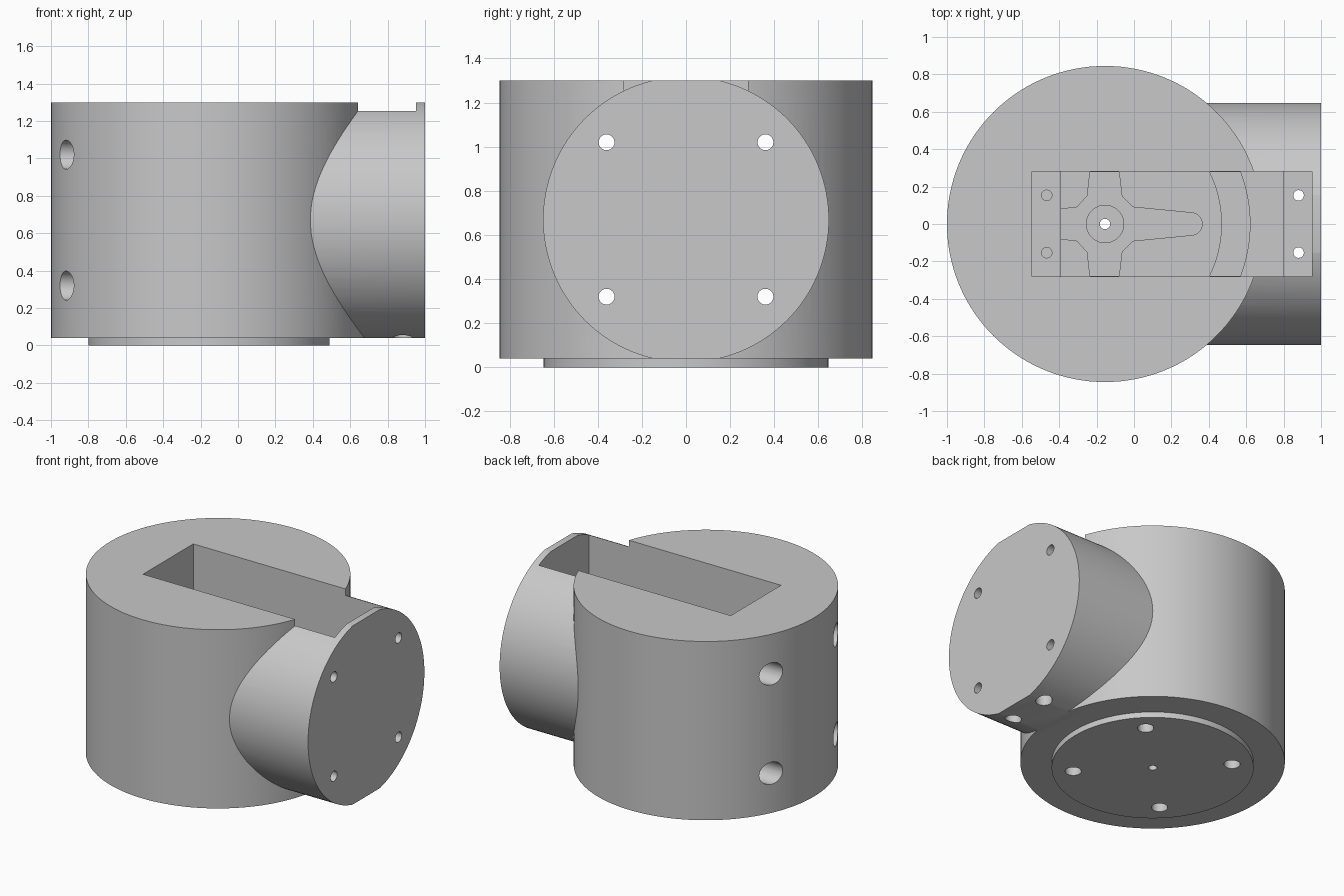
import bpy
import bmesh
from math import pi, sin, cos, asin
from mathutils import Matrix, Vector

cube = bpy.data.objects.get("Cube")
if cube:
    bpy.data.objects.remove(cube, do_unlink=True)

CX = -0.155      # turning axis of the drum
AXIS_Z = 0.67    # axis height of the side barrel
HALF_W = 0.28    # half width of the pocket
SHELF, FLOOR = 0.45, 0.20

grey = bpy.data.materials.new("plain grey")
grey.use_nodes = True
grey.diffuse_color = (0.58, 0.58, 0.58, 1)
grey.node_tree.nodes["Principled BSDF"].inputs["Base Color"].default_value = grey.diffuse_color


def make(name, bm):
    bmesh.ops.recalc_face_normals(bm, faces=bm.faces)
    mesh = bpy.data.meshes.new(name)
    bm.to_mesh(mesh)
    bm.free()
    mesh.materials.append(grey)
    obj = bpy.data.objects.new(name, mesh)
    bpy.context.collection.objects.link(obj)
    return obj


def rod(name, start, end, radius, sides=32):
    start, end = Vector(start), Vector(end)
    axis = end - start
    turn = Vector((0, 0, 1)).rotation_difference(axis).to_matrix().to_4x4()
    bm = bmesh.new()
    bmesh.ops.create_cone(bm, cap_ends=True, segments=sides, radius1=radius, radius2=radius,
                          depth=axis.length, matrix=Matrix.Translation((start + end) / 2) @ turn)
    return make(name, bm)


def post(name, x, y, low, high, radius, sides=32):
    return rod(name, (x, y, low), (x, y, high), radius, sides)


def block(name, low, high):
    low, high = Vector(low), Vector(high)
    bm = bmesh.new()
    bmesh.ops.create_cube(bm, size=1, matrix=Matrix.Translation((low + high) / 2)
                          @ Matrix.Diagonal((*(high - low), 1)))
    return make(name, bm)


def prism(name, outline, low, high):
    bm = bmesh.new()
    face = bm.faces.new([bm.verts.new((x, y, low)) for x, y in outline])
    top = bmesh.ops.extrude_face_region(bm, geom=[face])["geom"]
    bmesh.ops.translate(bm, vec=(0, 0, high - low),
                        verts=[v for v in top if isinstance(v, bmesh.types.BMVert)])
    return make(name, bm)


def combine(target, tool, operation="DIFFERENCE"):
    tool.hide_render = True
    mod = target.modifiers.new("combine", "BOOLEAN")
    mod.operation, mod.solver, mod.object = operation, "EXACT", tool
    bpy.context.view_layer.objects.active = target
    bpy.ops.object.modifier_apply(modifier=mod.name)
    bpy.data.objects.remove(tool, do_unlink=True)


# Drum and side barrel, trimmed flat above and below, on a low round foot
housing = post("housing", CX, 0, -0.3, 1.6, 0.845, 128)
combine(housing, rod("barrel", (CX, 0, AXIS_Z), (1, 0, AXIS_Z), 0.648, 128), "UNION")
combine(housing, block("trim_slab", (-2, -2, 0.04), (2, 2, 1.30)), "INTERSECT")
combine(housing, post("foot", CX, 0, 0, 0.12, 0.645, 128), "UNION")

# Stepped rectangular pocket
combine(housing, block("upper_pocket", (-0.545, -HALF_W, SHELF), (0.952, HALF_W, 1.5)))
combine(housing, block("lower_pocket", (-0.39, -HALF_W, FLOOR), (0.80, HALF_W, 0.7)))

# Curved groove in the pocket floor
INSET = HALF_W - 0.001
arc = []
for radius, direction in ((0.775, 1), (0.625, -1)):
    reach = asin(INSET / radius) * direction
    for i in range(17):
        a = reach * (i / 8 - 1)
        arc.append((CX + radius * cos(a), radius * sin(a)))
combine(housing, prism("floor_groove", arc, 0.15, FLOOR + 0.02))

# Cross-shaped recess with one long rounded arm
half = [(-0.389, 0.08), (-0.305, 0.09), (-0.25, 0.15), (-0.235, INSET),
        (-0.08, INSET), (-0.065, 0.15), (-0.005, 0.09)]
tip = [(0.305 + 0.06 * cos(a), 0.06 * sin(a)) for a in (pi / 2 - pi * i / 12 for i in range(13))]
cross = half + tip + [(x, -y) for x, y in reversed(half)]
combine(housing, prism("cross_recess", cross, 0.12, FLOOR + 0.02))
combine(housing, post("hub_recess", CX, 0, 0.07, 0.15, 0.10, 48))
combine(housing, post("centre_hole", CX, 0, -0.1, 0.1, 0.028))

for side in (-1, 1):
    y = 0.36 * side
    # Long bolt holes with wide mouths on the drum side
    for z in (AXIS_Z - 0.35, AXIS_Z + 0.35):
        combine(housing, rod("bolt_hole", (-1.2, y, z), (1.2, y, z), 0.036))
        combine(housing, rod("bolt_mouth", (-1.2, y, z), (-0.6, y, z), 0.078))
    # Screw holes in the foot
    for dx in (-0.36, 0.36):
        combine(housing, post("foot_hole", CX + dx, y, -0.1, 0.26, 0.052))
    # Screw holes in the pocket shelves
    combine(housing, post("blind_hole", -0.467, 0.153 * side, 0.15, 0.6, 0.028))
    combine(housing, post("shelf_hole", 0.88, 0.153 * side, -0.1, 0.6, 0.028))
    combine(housing, post("shelf_hole_mouth", 0.88, 0.153 * side, -0.1, 0.2, 0.053))

# Smooth curved walls with crisp edges
bpy.ops.object.select_all(action="DESELECT")
housing.select_set(True)
bpy.context.view_layer.objects.active = housing
bpy.ops.object.shade_smooth_by_angle(angle=pi / 6)
